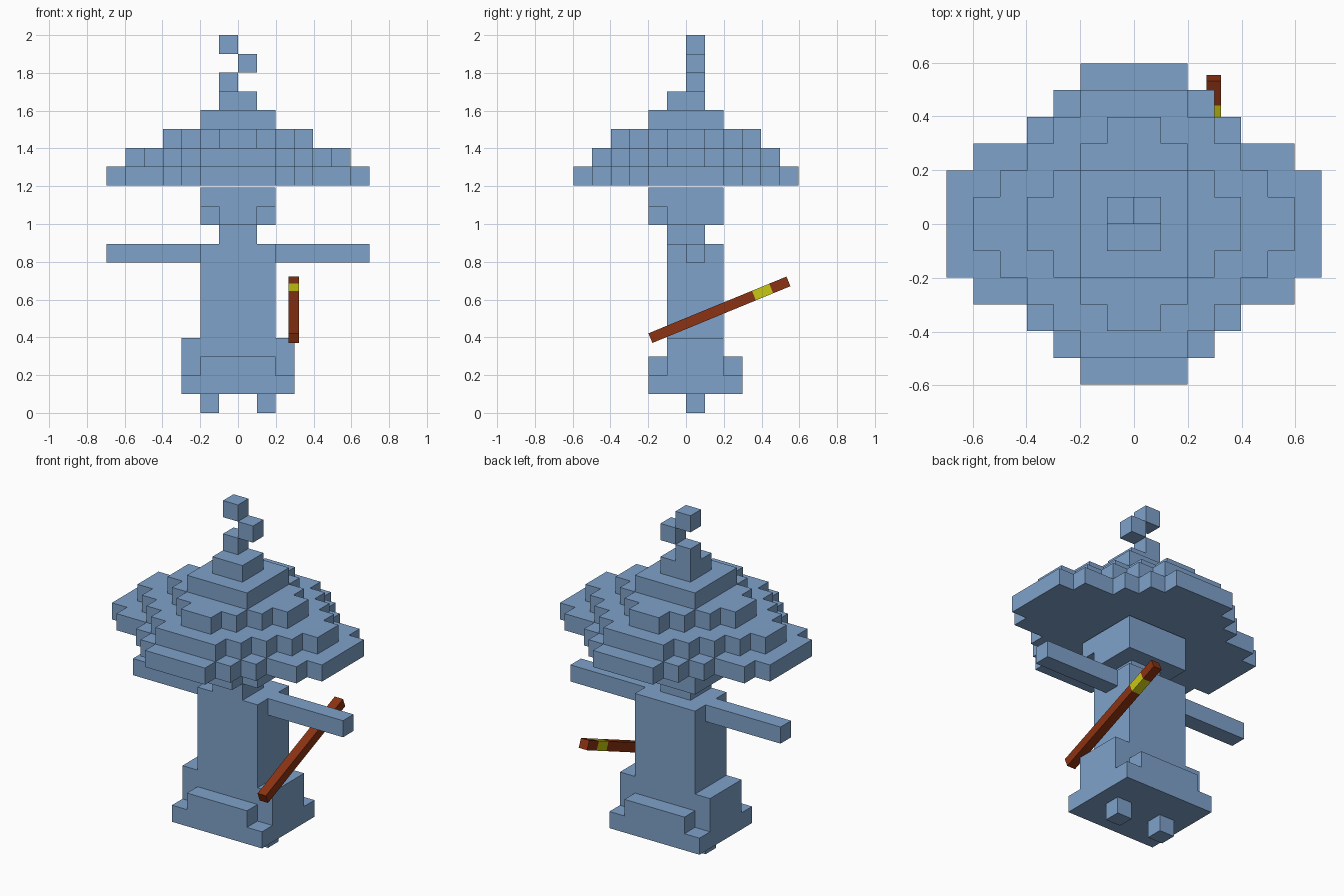
import bpy, bmesh, math
from mathutils import Matrix, Vector

cube = bpy.data.objects.get("Cube")
if cube:
    bpy.data.objects.remove(cube, do_unlink=True)

V = 0.0994                  # size of one block
HAT_Z = 12 * V + 0.012      # hat floats just above the head


def material(name, rgb):
    m = bpy.data.materials.new(name)
    m.use_nodes = True
    m.diffuse_color = (*rgb, 1)
    m.node_tree.nodes["Principled BSDF"].inputs["Base Color"].default_value = (*rgb, 1)
    return m


BLUE = material("soft blue", (0.212, 0.361, 0.591))
BROWN = material("wood brown", (0.258, 0.032, 0.006))
YELLOW = material("band yellow", (0.578, 0.578, 0.006))


def prism(name, outline, plane, lo, hi, base_z=0.0, mat=BLUE):
    """Extrude an outline, in block units, from lo to hi across its plane (XY or XZ)."""
    bm = bmesh.new()
    if plane == "XY":
        pts, step = [Vector((a, b, lo)) for a, b in outline], Vector((0, 0, hi - lo))
    else:
        pts, step = [Vector((a, lo, b)) for a, b in outline], Vector((0, hi - lo, 0))
    face = bm.faces.new([bm.verts.new(p * V) for p in pts])
    new = bmesh.ops.extrude_face_region(bm, geom=[face])["geom"]
    bmesh.ops.translate(bm, vec=step * V,
                        verts=[g for g in new if isinstance(g, bmesh.types.BMVert)])
    bmesh.ops.recalc_face_normals(bm, faces=bm.faces)
    mesh = bpy.data.meshes.new(name)
    bm.to_mesh(mesh)
    bm.free()
    mesh.materials.append(mat)
    obj = bpy.data.objects.new(name, mesh)
    obj.location.z = base_z
    bpy.context.collection.objects.link(obj)
    return obj


def rect(x0, x1, y0, y1):
    return [(x0, y0), (x1, y0), (x1, y1), (x0, y1)]


def mirrored(half):
    """Close a right-hand outline with its mirror image in x."""
    return half + [(-a, b) for a, b in reversed(half)]


def stepped(steps):
    """Staircase outline, symmetric both ways, from (half width, depth) steps."""
    quarter, depth = [], 0
    for w, d in steps:
        quarter += ([(w, depth)] if depth else []) + [(w, d)]
        depth = d
    return mirrored([(a, -b) for a, b in reversed(quarter)] + quarter)


# Hat tiers, bottom to top
tiers = [
    [(7, 2), (6, 3), (4, 4), (3, 5), (2, 6)],
    [(6, 1), (5, 2), (4, 3), (3, 4), (2, 5)],
    [(4, 1), (3, 2), (2, 3), (1, 4)],
    [(2, 2)],
    [(1, 1)],
]
for i, steps in enumerate(tiers):
    prism(f"hat_tier_{i + 1}", stepped(steps), "XY", i, i + 1, HAT_Z)

# Zigzag hat tip
for i, x in enumerate((-1, 0, -1)):
    prism(f"hat_tip_{i + 1}", rect(x, x + 1, 0, 1), "XY", 5 + i, 6 + i, HAT_Z)

# Head with notched lower front corners, and neck
prism("head_top", rect(-2, 2, -2, 2), "XY", 11, 12)
prism("head_jaw", mirrored([(1, -2), (1, -1), (2, -1), (2, 2)]), "XY", 10, 11)
prism("neck", rect(-1, 1, -1, 1), "XY", 9, 10)

# Body widening at the hips, with stepped skirt panels front and back
prism("body", mirrored([(3, 1), (3, 4), (2, 4), (2, 9)]), "XZ", -1, 2)
panel = mirrored([(3, 1), (3, 2), (2, 2), (2, 3)])
prism("skirt_front", panel, "XZ", -2, -1)
prism("skirt_back", panel, "XZ", 2, 3)

# Arms and feet
for side, s in (("left", 1), ("right", -1)):
    prism(f"arm_{side}", rect(*sorted((2 * s, 7 * s)), 0, 1), "XY", 8, 9)
    prism(f"foot_{side}", rect(*sorted((s, 2 * s)), 0, 1), "XY", 0, 1)

# Tilted staff with a yellow band near its raised end
LENGTH, HALF = 0.79 / V, 0.0275 / V
tilt = Matrix.Translation((0.296, 0.177, 0.546)) @ Matrix.Rotation(math.radians(22.35), 4, "X")
for name, a, b, mat in (("staff_shaft", 0, 0.75, BROWN),
                        ("staff_band", 0.75, 0.875, YELLOW),
                        ("staff_tip", 0.875, 1, BROWN)):
    part = prism(name, rect(-HALF, HALF, -HALF, HALF), "XZ",
                 (a - 0.5) * LENGTH, (b - 0.5) * LENGTH, mat=mat)
    part.matrix_world = tilt
